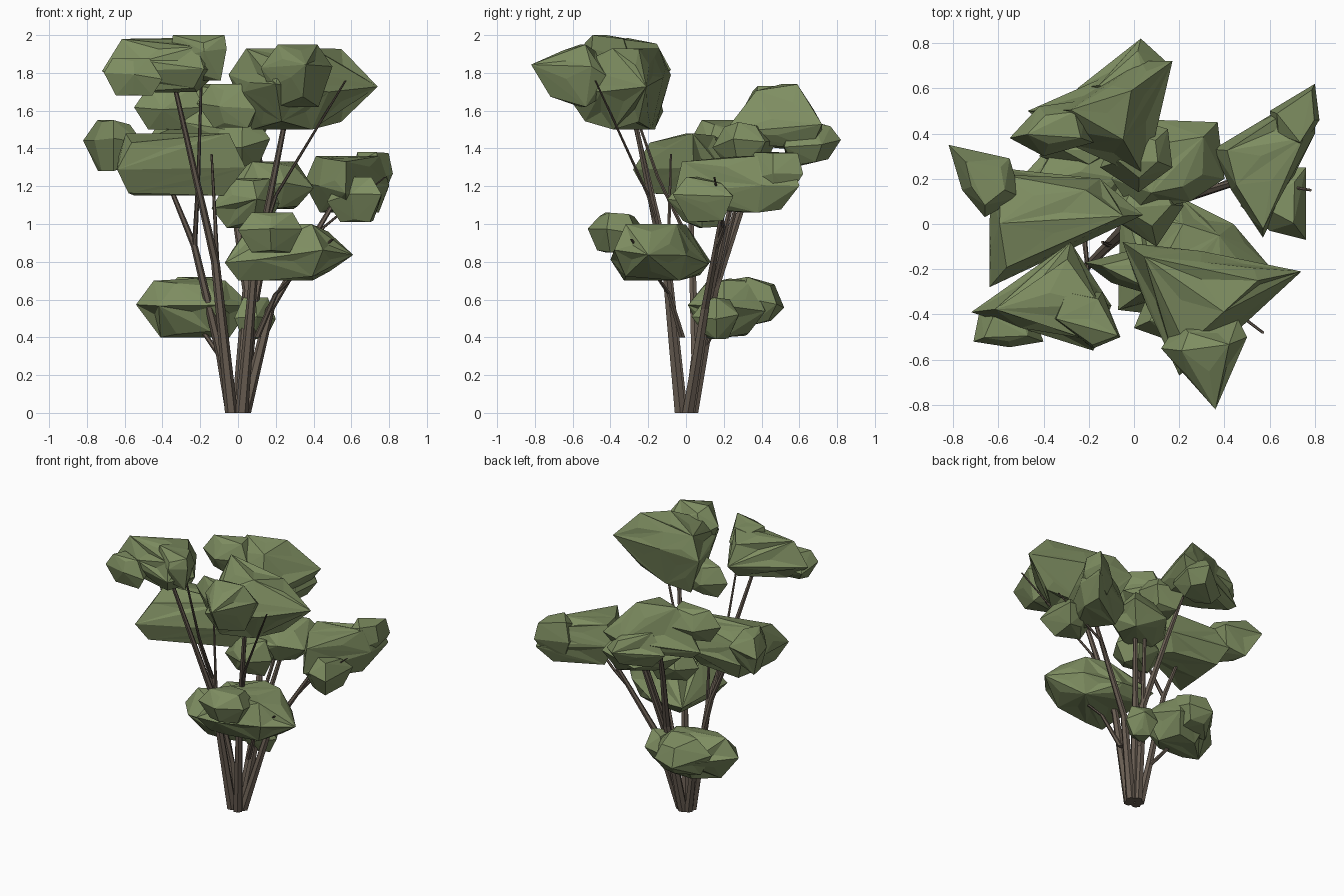
import bpy, bmesh, math, random
from mathutils import Vector

if "Cube" in bpy.data.objects:
    bpy.data.objects.remove(bpy.data.objects["Cube"])

random.seed(4)

def material(name, col):
    m = bpy.data.materials.new(name)
    m.diffuse_color = (*col, 1)
    m.use_nodes = True
    m.node_tree.nodes["Principled BSDF"].inputs["Base Color"].default_value = m.diffuse_color
    return m

LEAF = material("leaf_green", (0.21, 0.27, 0.12))
BARK = material("bark_brown", (0.14, 0.11, 0.085))

def finish(bm, name, mat):
    bmesh.ops.recalc_face_normals(bm, faces=bm.faces)
    me = bpy.data.meshes.new(name)
    bm.to_mesh(me)
    bm.free()
    me.materials.append(mat)
    ob = bpy.data.objects.new(name, me)
    bpy.context.collection.objects.link(ob)

def foliage(name, outline, zb, zm, zt, kt=0.62, kb=0.58):
    """Faceted leaf clump: hull of a plan outline with shrunken top and bottom rings."""
    rnd = random.Random(name)
    bm = bmesh.new()
    n = len(outline)
    cx = sum(p[0] for p in outline) / n
    cy = sum(p[1] for p in outline) / n
    h = zt - zb
    for i, (x, y) in enumerate(outline):
        bm.verts.new((x, y, zm + rnd.uniform(-0.14, 0.14) * h))
        a, b = kt * rnd.uniform(0.85, 1.15), kb * rnd.uniform(0.85, 1.15)
        top = zt - (rnd.uniform(0, 0.22) * h if i % 3 else 0)
        bot = zb + (rnd.uniform(0, 0.18) * h if i % 3 else 0)
        bm.verts.new((cx + (x - cx) * a, cy + (y - cy) * a, top))
        bm.verts.new((cx + (x - cx) * b, cy + (y - cy) * b, bot))
    bmesh.ops.convex_hull(bm, input=bm.verts)
    bmesh.ops.delete(bm, geom=[v for v in bm.verts if not v.link_faces], context='VERTS')
    # shallow dents and bumps on the larger facets
    for f in [f for f in bm.faces if f.calc_area() > 0.018]:
        nrm = f.normal.copy()
        new = bmesh.ops.poke(bm, faces=[f])["verts"]
        d = rnd.uniform(-0.025, 0.012)
        for v in new:
            v.co += nrm * d
    finish(bm, name, LEAF)

def stem(name, pts, r0, r1, sides=6):
    """Tapered polygonal tube through the points."""
    bm = bmesh.new()
    rings = []
    for i, p in enumerate(pts):
        r = r0 + (r1 - r0) * i / (len(pts) - 1)
        rings.append([bm.verts.new((p[0] + r * math.cos(2 * math.pi * k / sides),
                                    p[1] + r * math.sin(2 * math.pi * k / sides), p[2]))
                      for k in range(sides)])
    for a, b in zip(rings, rings[1:]):
        for k in range(sides):
            j = (k + 1) % sides
            bm.faces.new((a[k], a[j], b[j], b[k]))
    bm.faces.new(rings[0][::-1])
    bm.faces.new(rings[-1])
    finish(bm, name, BARK)

# top left clump
foliage("foliage_top_left", [(-.72, -.39), (-.28, -.08), (-.22, -.2), (-.1, -.36), (-.18, -.56), (-.5, -.46)], 1.70, 1.83, 1.98, .7)
foliage("foliage_top_left_crown", [(-.36, -.42), (-.3, -.3), (-.14, -.3), (-.06, -.5), (-.18, -.55)], 1.76, 1.9, 2.0, .85, .7)
foliage("foliage_top_left_side", [(-.71, -.52), (-.68, -.37), (-.46, -.36), (-.4, -.52), (-.55, -.545)], 1.68, 1.78, 1.88)
# top right clump
foliage("foliage_top_right", [(-.05, -.08), (.3, -.12), (.74, -.21), (.48, -.45), (.2, -.67), (.03, -.3)], 1.50, 1.74, 1.93, .66)
foliage("foliage_top_right_front", [(.12, -.55), (.2, -.43), (.46, -.42), (.5, -.5), (.36, -.82), (.28, -.72)], 1.62, 1.8, 1.95)
foliage("foliage_top_right_tail", [(-.22, -.17), (-.03, -.12), (.12, -.16), (.1, -.32), (-.1, -.26)], 1.51, 1.62, 1.74)
# middle left clump
foliage("foliage_mid_left", [(.04, .04), (-.15, .2), (-.62, .25), (-.64, 0), (-.64, -.28), (-.28, -.1)], 1.15, 1.32, 1.48, .82, .68)
foliage("foliage_mid_left_tip", [(-.82, .35), (-.55, .29), (-.5, .12), (-.66, .03), (-.76, .15)], 1.28, 1.43, 1.55)
# back clump
foliage("foliage_back", [(-.47, .5), (-.25, .56), (.03, .72), (.17, .72), (.05, .2), (-.28, .35)], 1.4, 1.5, 1.74, .4, .7)
foliage("foliage_back_left", [(-.55, .38), (-.42, .52), (-.2, .55), (-.18, .36), (-.4, .3)], 1.5, 1.63, 1.73)
foliage("foliage_back_tip", [(-.25, .6), (.03, .82), (.14, .72), (.1, .52), (-.1, .5)], 1.31, 1.43, 1.56)
foliage("foliage_back_inner", [(-.15, .25), (-.05, .48), (.15, .42), (.17, .25), (.02, .14)], 1.3, 1.42, 1.54)
# middle right clump
foliage("foliage_mid_right", [(.35, .33), (.55, .45), (.8, .6), (.8, .4), (.57, -.06), (.43, .15)], 1.06, 1.2, 1.36, .78, .68)
foliage("foliage_mid_right_tip", [(.6, .5), (.8, .62), (.82, .46), (.74, .33), (.62, .38)], 1.14, 1.25, 1.38, .75)
foliage("foliage_mid_right_side", [(.47, .08), (.6, .25), (.76, .25), (.76, -.07), (.6, -.03)], 1.01, 1.14, 1.25)
foliage("foliage_mid_centre", [(0, .05), (-.1, .2), (.1, .46), (.37, .45), (.4, .2), (.25, .1)], 1.08, 1.2, 1.33)
foliage("foliage_mid_centre_low", [(-.14, .05), (-.05, .2), (.15, .24), (.22, .08), (.1, -.1)], .98, 1.1, 1.24)
# low front clump
foliage("foliage_low_front", [(-.07, -.38), (-.06, .13), (.2, .12), (.44, 0), (.61, -.2), (.45, -.38), (.1, -.4)], .70, .83, 1.0, .65, .75)
foliage("foliage_low_front_cap", [(0, -.46), (.1, -.22), (.32, -.26), (.34, -.42), (.17, -.52)], .85, .96, 1.06)
# low left clump
foliage("foliage_low_left", [(-.54, .16), (-.3, .42), (-.05, .42), (.07, .2), (-.1, .01), (-.42, .02)], .40, .56, .70)
foliage("foliage_low_left_back", [(-.42, .3), (-.25, .52), (-.08, .48), (-.05, .3), (-.2, .22)], .46, .58, .72)
foliage("foliage_low_right", [(-.02, .08), (.02, .27), (.14, .28), (.2, .16), (.1, .03)], .39, .49, .61)

# main stems from the root, then side branches
stem("stem_top_left", [(-.035, -.02, 0), (-.12, -.1, .8), (-.34, -.32, 1.75)], .034, .012)
stem("stem_mid_left", [(-.035, .02, 0), (-.09, .05, .3), (-.23, .03, .88), (-.37, .02, 1.22)], .032, .012)
stem("stem_top_right", [(.02, -.03, 0), (.08, -.1, .7), (.26, -.28, 1.6)], .034, .013)
stem("stem_mid_right", [(.035, .01, 0), (.17, .1, .55), (.5, .2, 1.1)], .034, .014)
stem("stem_back", [(0, .035, 0), (.05, .15, .65), (-.02, .3, 1.1), (-.08, .45, 1.5)], .034, .012)
stem("stem_centre", [(.02, .02, 0), (.09, .12, .6), (.2, .25, 1.15)], .032, .014)
stem("branch_low_front", [(.1, -.02, .4), (.2, -.09, .63), (.5, -.29, .92)], .018, .008)
stem("branch_low_left", [(-.08, .05, .28), (-.22, .18, .48), (-.3, .25, .6)], .018, .008)
stem("branch_low_right", [(.02, .08, .3), (.08, .18, .5)], .016, .008)
stem("branch_top_left", [(-.23, .03, .88), (-.21, -.15, 1.25), (-.19, -.38, 1.9)], .014, .006)
stem("branch_top_right", [(.12, -.13, .9), (.2, -.2, 1.15), (.57, -.48, 1.76)], .014, .006)
stem("branch_back", [(.05, .15, .65), (.14, .28, 1.15), (.1, .32, 1.5)], .016, .008)
stem("branch_mid_left", [(-.11, -.09, .75), (-.12, -.09, 1.0), (-.14, -.08, 1.37)], .014, .006)
stem("branch_mid_right", [(.34, .15, .84), (.45, .2, .98), (.78, .15, 1.25)], .016, .006)
